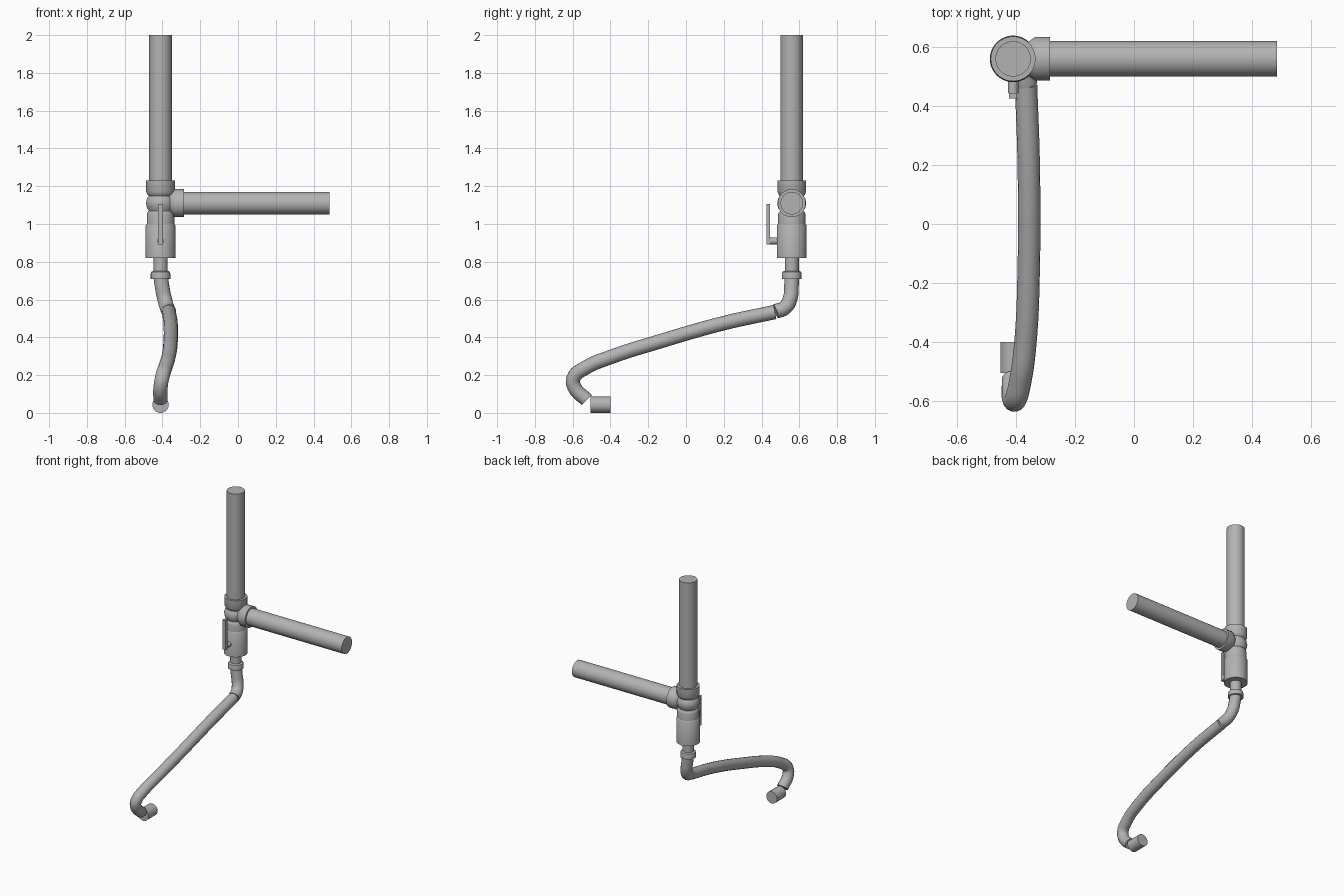
import bpy, math
from mathutils import Vector

cube = bpy.data.objects.get("Cube")
if cube:
    bpy.data.objects.remove(cube)

grey = bpy.data.materials.new("plain grey")
grey.use_nodes = True
colour = (0.45, 0.45, 0.45, 1)
grey.diffuse_color = colour
grey.node_tree.nodes["Principled BSDF"].inputs["Base Color"].default_value = colour

AX, AY = -0.41, 0.56   # vertical pipe axis
TEE_Z = 1.11           # branch height


def smooth(obj):
    bpy.ops.object.select_all(action="DESELECT")
    obj.select_set(True)
    bpy.context.view_layer.objects.active = obj
    bpy.ops.object.shade_smooth_by_angle(angle=math.radians(35))


def turned(name, origin, axis, profile, sides=40):
    """Closed solid of revolution from (distance along axis, radius) pairs."""
    rot = Vector(axis).to_track_quat("Z", "Y")
    verts, faces = [], []
    for d, r in profile:
        for i in range(sides):
            a = math.tau * i / sides
            verts.append(rot @ Vector((r * math.cos(a), r * math.sin(a), d)) + Vector(origin))
    for k in range(len(profile) - 1):
        for i in range(sides):
            j = (i + 1) % sides
            faces.append((k * sides + i, k * sides + j, (k + 1) * sides + j, (k + 1) * sides + i))
    faces.append(tuple(reversed(range(sides))))
    faces.append(tuple(range(len(verts) - sides, len(verts))))
    mesh = bpy.data.meshes.new(name)
    mesh.from_pydata(verts, [], faces)
    mesh.materials.append(grey)
    obj = bpy.data.objects.new(name, mesh)
    bpy.context.collection.objects.link(obj)
    smooth(obj)
    return obj


def hose(name, points, radius):
    """Round tube along a smooth path."""
    curve = bpy.data.curves.new(name, "CURVE")
    curve.dimensions = "3D"
    curve.bevel_depth = radius
    curve.bevel_resolution = 6
    curve.use_fill_caps = True
    curve.resolution_u = 10
    spline = curve.splines.new("BEZIER")
    spline.bezier_points.add(len(points) - 1)
    for bp, co in zip(spline.bezier_points, points):
        bp.co = co
        bp.handle_left_type = bp.handle_right_type = "AUTO"
    curve.materials.append(grey)
    obj = bpy.data.objects.new(name, curve)
    bpy.context.collection.objects.link(obj)
    bpy.ops.object.select_all(action="DESELECT")
    obj.select_set(True)
    bpy.context.view_layer.objects.active = obj
    bpy.ops.object.convert(target="MESH")
    smooth(bpy.context.object)


UP, LEFT, BACK = (0, 0, 1), (1, 0, 0), (0, 1, 0)
base = (AX, AY, 0)

# Straight pipes
turned("upright_pipe", base, UP, [(1.2, 0.06), (2.0, 0.06)])
turned("branch_pipe", (0, AY, TEE_Z), LEFT, [(-0.32, 0.06), (0.485, 0.06)])

# Tee fitting: lower collar, rounded centre, upper collar and side collar
turned("tee_lower_collar", base, UP,
       [(0.99, 0.073), (1.05, 0.073), (1.062, 0.069), (1.07, 0.06)])
turned("tee_centre", base, UP,
       [(1.06, 0.06), (1.07, 0.062), (1.085, 0.072), (1.11, 0.077),
        (1.135, 0.072), (1.147, 0.062), (1.16, 0.06)])
turned("tee_upper_collar", base, UP,
       [(1.145, 0.06), (1.155, 0.069), (1.17, 0.076), (1.23, 0.076)])
turned("tee_side_collar", (AX, AY, TEE_Z), LEFT,
       [(0, 0.045), (0.035, 0.045), (0.06, 0.064), (0.075, 0.074), (0.125, 0.074)])

# Valve body and outlet
turned("valve_body", base, UP, [(0.82, 0.079), (0.99, 0.079), (1.0, 0.073)])
turned("outlet_stem", base, UP, [(0.73, 0.037), (0.83, 0.037)])
turned("outlet_ring", base, UP,
       [(0.71, 0.052), (0.737, 0.052), (0.747, 0.049), (0.752, 0.04)])

# Valve handle
turned("handle_stub", (AX, AY, 0.91), BACK, [(-0.115, 0.018), (-0.07, 0.018)])
bpy.ops.mesh.primitive_cube_add(size=1, location=(AX, 0.435, 0.998))
lever = bpy.context.object
lever.name = "handle_lever"
lever.scale = (0.027, 0.02, 0.215)
lever.data.materials.append(grey)

# Hose with a short elbow, long run and end nozzle
hose("hose_elbow", [(AX, AY, 0.73), (-0.402, 0.558, 0.67), (-0.388, 0.55, 0.6),
                    (-0.375, 0.522, 0.556), (-0.366, 0.475, 0.537)], 0.039)
hose("hose_run", [(-0.366, 0.47, 0.534), (-0.357, 0.2, 0.475), (-0.357, -0.15, 0.375),
                  (-0.368, -0.4, 0.295), (-0.385, -0.53, 0.24), (-0.402, -0.595, 0.185),
                  (-0.41, -0.59, 0.135), (-0.41, -0.525, 0.068)], 0.038)
turned("end_nozzle", (AX, 0, 0.043), BACK, [(-0.505, 0.043), (-0.4, 0.043)])
